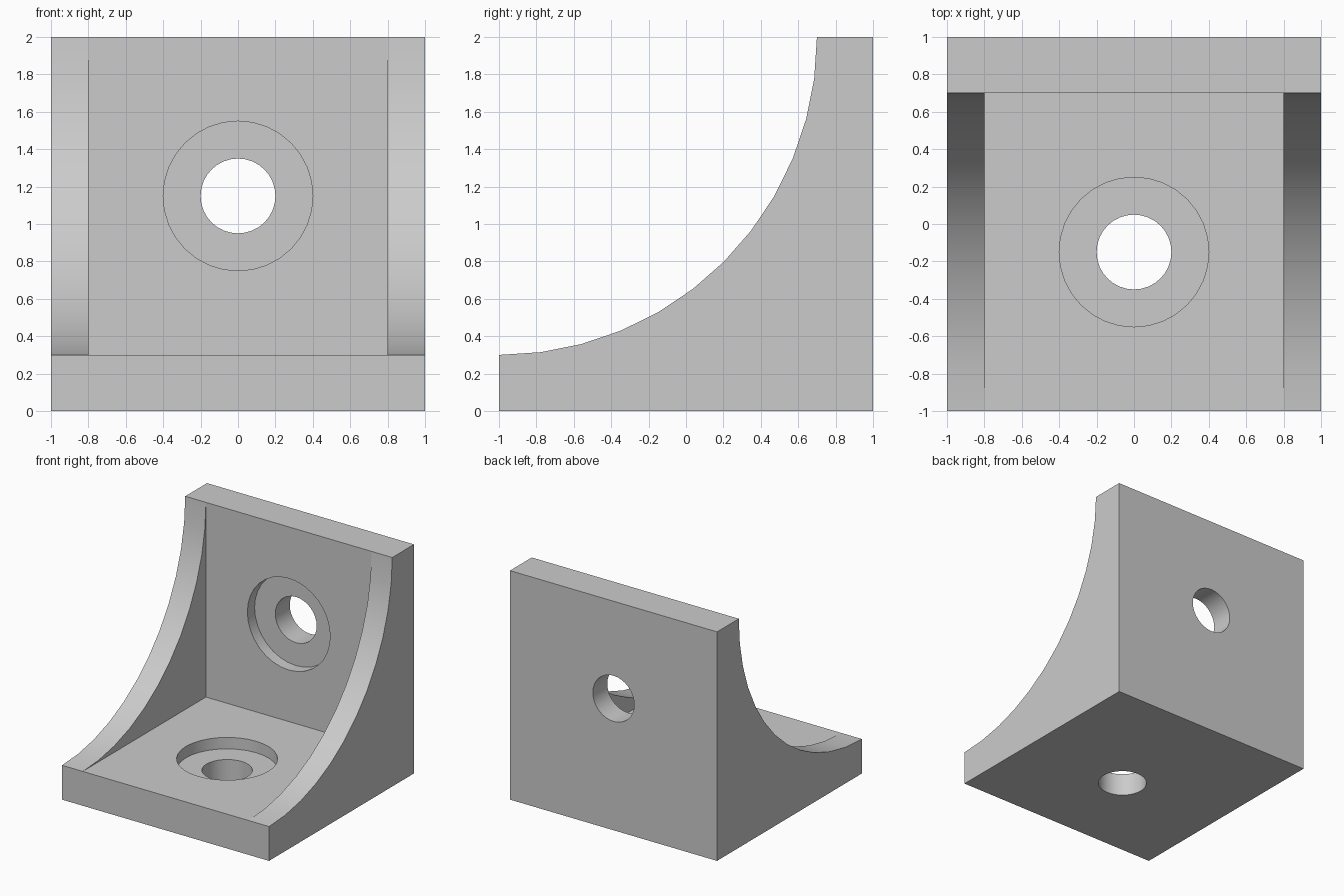
import bpy
import bmesh
import math

if "Cube" in bpy.data.objects:
    bpy.data.objects.remove(bpy.data.objects["Cube"], do_unlink=True)

WALL = 0.3     # thickness of floor and back plate
RIB = 0.2      # thickness of side ribs
SINK = 0.1     # depth of the counterbores

grey = bpy.data.materials.new("plain grey")
grey.use_nodes = True
grey.diffuse_color = (0.6, 0.6, 0.6, 1)
grey.node_tree.nodes["Principled BSDF"].inputs["Base Color"].default_value = (0.6, 0.6, 0.6, 1)


def extrude_profile(name, points, half_width):
    """Extrude a (y, z) outline along x."""
    bm = bmesh.new()
    face = bm.faces.new([bm.verts.new((-half_width, y, z)) for y, z in points])
    moved = bmesh.ops.extrude_face_region(bm, geom=[face])["geom"]
    bmesh.ops.translate(bm, vec=(2 * half_width, 0, 0),
                        verts=[v for v in moved if isinstance(v, bmesh.types.BMVert)])
    bmesh.ops.recalc_face_normals(bm, faces=bm.faces)
    mesh = bpy.data.meshes.new(name)
    bm.to_mesh(mesh)
    bm.free()
    mesh.materials.append(grey)
    obj = bpy.data.objects.new(name, mesh)
    bpy.context.collection.objects.link(obj)
    return obj


def cylinder(name, radius, depth, location, tilt):
    bpy.ops.mesh.primitive_cylinder_add(vertices=32, radius=radius, depth=depth,
                                        location=location, rotation=(tilt, 0, 0))
    obj = bpy.context.object
    obj.name = name
    obj.data.materials.append(grey)
    return obj


# Bracket body: side outline with a concave quarter arc
radius = 2 - WALL
steps = 12
arc = [(-1 + radius * math.sin(a), 2 - radius * math.cos(a))
       for a in (i * math.pi / 2 / steps for i in range(steps + 1))]
bracket = extrude_profile("corner_bracket", [(-1, 0)] + arc + [(1, 2), (1, 0)], 1)

# Cutters: pocket between the ribs, then a bore and counterbore per plate
inner = 1 - WALL
pocket = extrude_profile("pocket_cutter",
                         [(-2, WALL), (inner, WALL), (inner, 3), (-2, 3)], 1 - RIB)
quarter = math.pi / 2
cutters = [
    pocket,
    cylinder("floor_bore_cutter", 0.2, 1, (0, -0.15, 0.2), 0),
    cylinder("floor_counterbore_cutter", 0.4, 2 * SINK, (0, -0.15, WALL), 0),
    cylinder("wall_bore_cutter", 0.2, 1, (0, 0.8, 1.15), quarter),
    cylinder("wall_counterbore_cutter", 0.4, 2 * SINK, (0, inner, 1.15), quarter),
]

bpy.ops.object.select_all(action="DESELECT")
bracket.select_set(True)
bpy.context.view_layer.objects.active = bracket
for cutter in cutters:
    cutter.hide_render = True
    cut = bracket.modifiers.new(cutter.name, "BOOLEAN")
    cut.operation = "DIFFERENCE"
    cut.solver = "EXACT"
    cut.object = cutter
    bpy.ops.object.modifier_apply(modifier=cut.name)
    bpy.data.objects.remove(cutter, do_unlink=True)

# Smooth the curved faces, keep corners crisp
bpy.ops.object.shade_smooth_by_angle(angle=math.radians(30))
